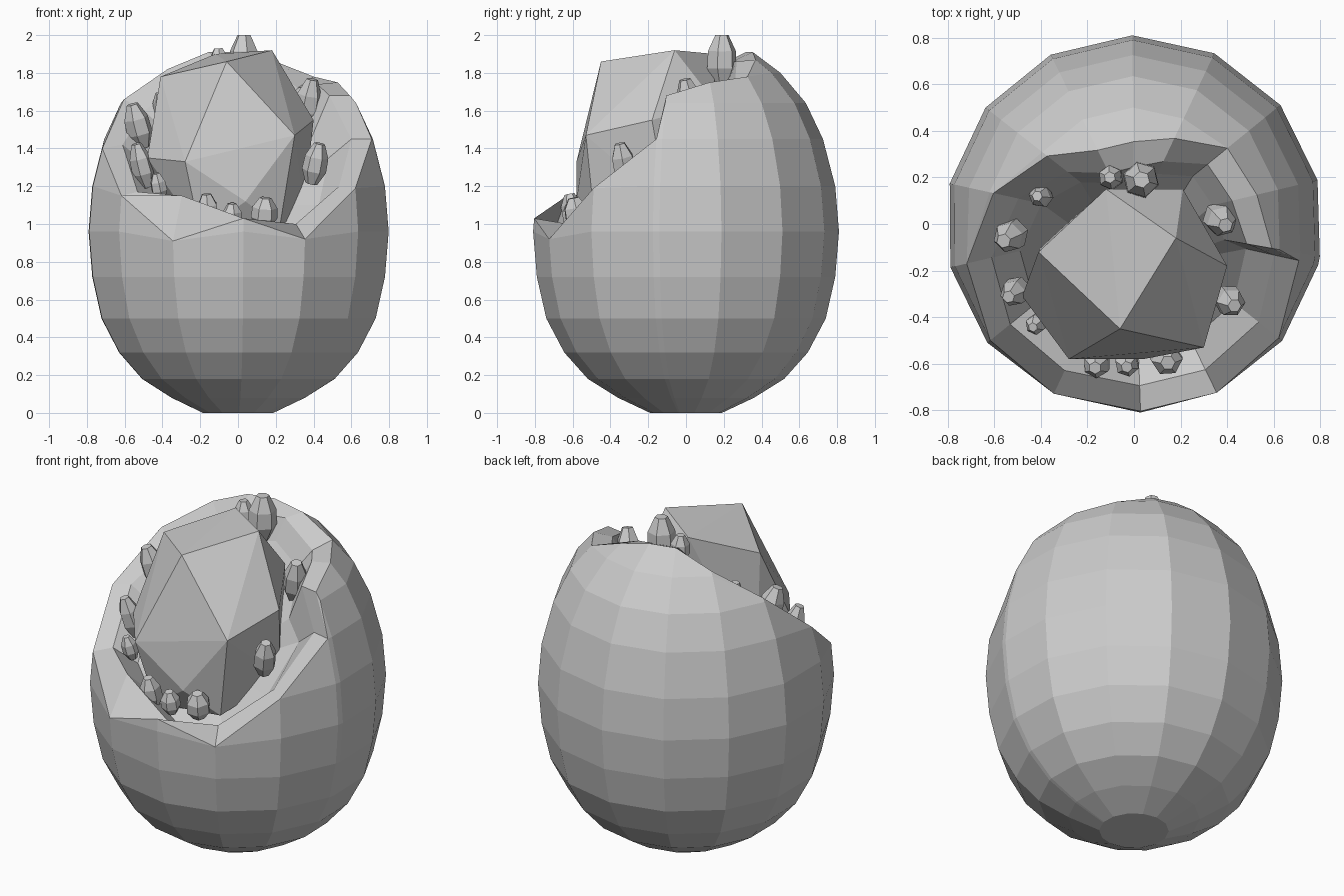
import bpy, bmesh, random
from math import sin, cos, radians
from mathutils import Vector, Matrix

if "Cube" in bpy.data.objects:
    bpy.data.objects.remove(bpy.data.objects["Cube"])

random.seed(4)

# Egg profile: (height, radius)
PROFILE = [(0, .19), (.08, .36), (.18, .52), (.32, .645), (.5, .74), (.72, .79),
           (.96, .81), (1.2, .79), (1.45, .725), (1.64, .635), (1.8, .5), (1.92, .34), (1.97, .2)]

# Broken rim: (angle, outer rim height, inner rim height)
RIM = [(13.4, 1.75, 1.74), (39.1, 1.78, 1.72), (64.8, 1.87, 1.86), (90.5, 1.91, 1.86),
       (116.2, 1.91, 1.86), (141.9, 1.82, 1.76), (167.6, 1.66, 1.6), (193.3, 1.4, 1.42),
       (219, 1.15, 1.17), (244.7, .91, 1.15), (272, 1.03, .97), (296.1, .92, 1.0),
       (321.8, 1.19, 1.2), (347.5, 1.45, 1.45), (350, 1.68, 1.68)]


def radius_at(z):
    for (z0, r0), (z1, r1) in zip(PROFILE, PROFILE[1:]):
        if z <= z1:
            return r0 + (r1 - r0) * (z - z0) / (z1 - z0)
    return PROFILE[-1][1]


def finish(bm, name):
    bmesh.ops.recalc_face_normals(bm, faces=bm.faces)
    me = bpy.data.meshes.new(name)
    bm.to_mesh(me)
    bm.free()
    ob = bpy.data.objects.new(name, me)
    bpy.context.collection.objects.link(ob)
    return ob


# Egg shell: one column of points per rim angle, up the outside and down the lining
bm = bmesh.new()
columns = []
for angle, rim, inner in RIM:
    c, s = cos(radians(angle)), sin(radians(angle))
    pts = [(radius_at(min(z, rim)), min(z, rim)) for z, r in PROFILE]
    edge = radius_at(rim)
    ri = edge - .11
    pts.append((ri, inner))
    rm = ri * .8
    pts.append((rm, min(inner - .1, 1.52 + rm * s)))
    columns.append([bm.verts.new((r * c, r * s, z)) for r, z in pts])
floor = bm.verts.new((0, -.2, 1.1))
for a, b in zip(columns, columns[1:] + columns[:1]):
    for i in range(len(a) - 1):
        bm.faces.new((a[i], b[i], b[i + 1], a[i + 1]))
    bm.faces.new((a[-1], b[-1], floor))
bm.faces.new([col[0] for col in reversed(columns)])
bmesh.ops.remove_doubles(bm, verts=bm.verts, dist=.0005)
finish(bm, "egg_shell")

# Large faceted crystal in the opening
bm = bmesh.new()
for p in [(-.06, -.45, 1.86), (.18, -.06, 1.92), (-.12, .15, 1.9), (-.41, -.12, 1.78),
          (.3, -.53, 1.47), (.4, -.18, 1.55), (-.28, -.58, 1.33), (.04, -.58, 1.12),
          (-.48, -.31, 1.35), (.21, .15, 1.65), (-.4, -.1, 1.1), (.35, -.1, 1.1),
          (0, .12, 1.2), (-.2, -.5, .95), (.22, -.48, .98)]:
    bm.verts.new(p)
hull = bmesh.ops.convex_hull(bm, input=bm.verts)
loose = [v for v in bm.verts if not v.link_faces]
bmesh.ops.delete(bm, geom=loose, context='VERTS')
finish(bm, "large_crystal")

# Small crystals round the edge: (x, y, z, radius, half length)
SMALL = [(.03, .19, 1.87, .08, .13), (-.1, .2, 1.85, .055, .08), (-.4, .12, 1.62, .05, .08),
         (-.53, -.05, 1.52, .07, .12), (-.51, -.29, 1.31, .06, .12), (-.42, -.43, 1.2, .045, .07),
         (-.16, -.6, 1.07, .06, .09), (-.03, -.6, 1.04, .055, .07), (.14, -.58, 1.06, .07, .08),
         (.41, -.33, 1.32, .065, .11), (.37, .02, 1.64, .07, .13)]
for n, (x, y, z, r, h) in enumerate(SMALL):
    bm = bmesh.new()
    rings = []
    for f, t in [(.5, -1), (1, -.35), (.95, .35), (.45, 1)]:
        rings.append([bm.verts.new((r * f * cos(radians(60 * i)), r * f * sin(radians(60 * i)), h * t))
                      for i in range(6)])
    for lo, hi in zip(rings, rings[1:]):
        for i in range(6):
            j = (i + 1) % 6
            bm.faces.new((lo[i], lo[j], hi[j], hi[i]))
    bm.faces.new(rings[0][::-1])
    bm.faces.new(rings[-1])
    lean = Vector((x * .5, -.2 if y < .1 else 0, 1)).to_track_quat('Z', 'Y').to_matrix().to_4x4()
    spin = Matrix.Rotation(random.uniform(0, 1), 4, 'Z')
    bm.transform(Matrix.Translation((x, y, z)) @ lean @ spin)
    finish(bm, f"small_crystal_{n + 1}")
